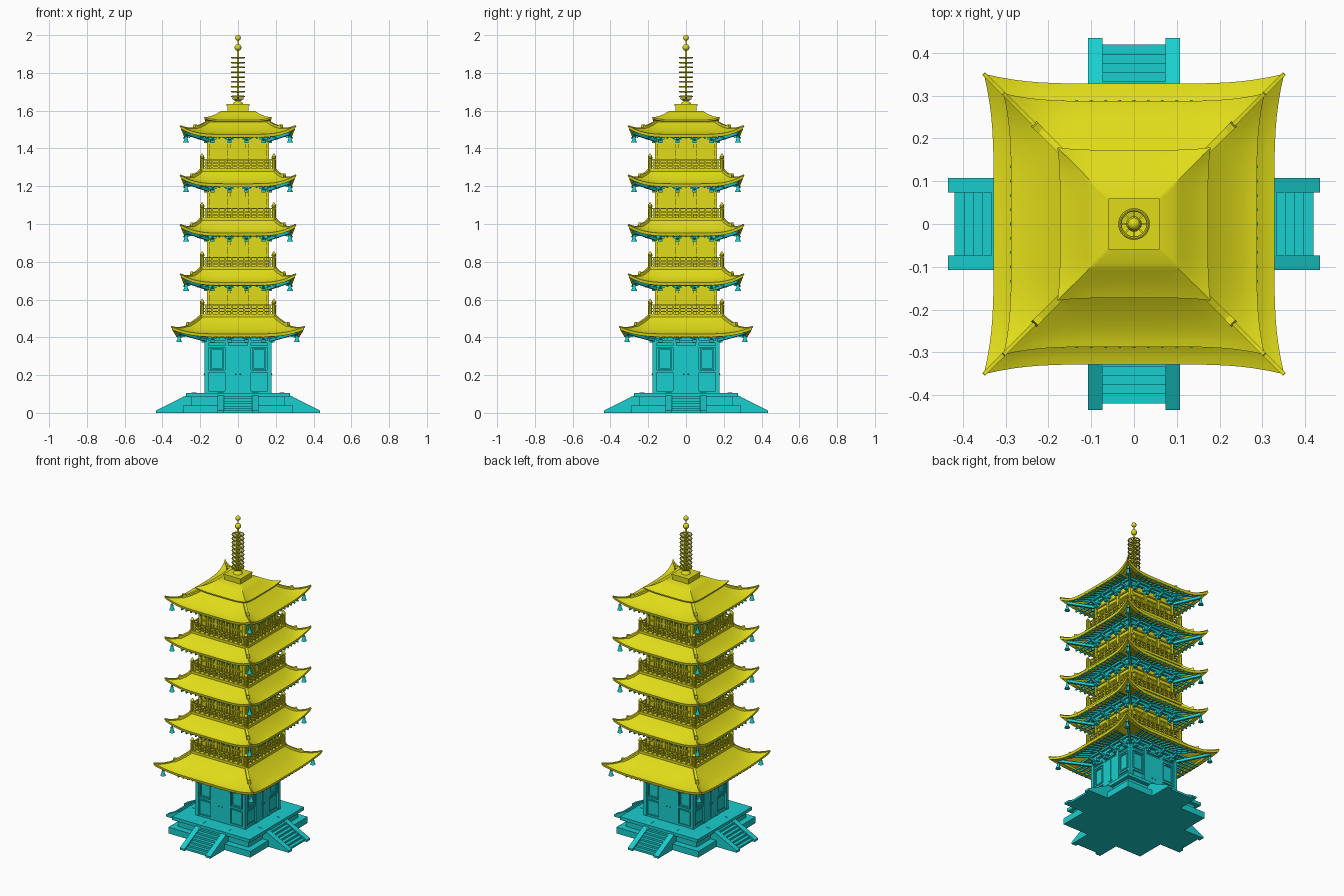
import bpy, bmesh, math
from mathutils import Vector, Matrix

if "Cube" in bpy.data.objects:
    bpy.data.objects.remove(bpy.data.objects["Cube"])


def material(name, rgb):
    m = bpy.data.materials.new(name)
    m.diffuse_color = (*rgb, 1)
    m.use_nodes = True
    m.node_tree.nodes["Principled BSDF"].inputs["Base Color"].default_value = m.diffuse_color
    return m


YELLOW = material("yellow", (0.75, 0.72, 0.01))
CYAN = material("cyan", (0.01, 0.62, 0.62))


def box(bm, x0, x1, y0, y1, z0, z1):
    m = Matrix.Translation(((x0 + x1) / 2, (y0 + y1) / 2, (z0 + z1) / 2))
    bmesh.ops.create_cube(bm, size=1, matrix=m @ Matrix.Diagonal((x1 - x0, y1 - y0, z1 - z0, 1)))


def bar(bm, p, q, w, h):
    p, q = Vector(p), Vector(q)
    d = q - p
    side = d.cross(Vector((0, 0, 1))).normalized()
    up = side.cross(d).normalized()
    r = Matrix((side, d.normalized(), up)).transposed().to_4x4()
    bmesh.ops.create_cube(bm, size=1, matrix=Matrix.Translation((p + q) / 2) @ r
                          @ Matrix.Diagonal((w, d.length, h, 1)))


def lathe(bm, profile, x=0, y=0, z=0, n=16, closed=False):
    rings = [[bm.verts.new((x + r * math.cos(a), y + r * math.sin(a), z + h))
              for a in (2 * math.pi * i / n for i in range(n))] for r, h in profile]
    pairs = list(zip(rings, rings[1:])) + ([(rings[-1], rings[0])] if closed else [])
    for a, b in pairs:
        for i in range(n):
            bm.faces.new((a[i], a[(i + 1) % n], b[(i + 1) % n], b[i]))


def prism_x(bm, pts, x0, x1):
    a = [bm.verts.new((x0, y, z)) for y, z in pts]
    b = [bm.verts.new((x1, y, z)) for y, z in pts]
    bm.faces.new(a)
    bm.faces.new(b[::-1])
    for i in range(len(pts)):
        j = (i + 1) % len(pts)
        bm.faces.new((a[i], b[i], b[j], a[j]))


def finish(bm, name, mat, four=True, smooth=False):
    if four:  # repeat the front side around the tower
        src = bm.verts[:] + bm.edges[:] + bm.faces[:]
        for k in (1, 2, 3):
            new = bmesh.ops.duplicate(bm, geom=src)["geom"]
            bmesh.ops.rotate(bm, verts=[v for v in new if isinstance(v, bmesh.types.BMVert)],
                             cent=(0, 0, 0), matrix=Matrix.Rotation(k * math.pi / 2, 3, 'Z'))
    bmesh.ops.remove_doubles(bm, verts=bm.verts, dist=0.00005)
    bmesh.ops.recalc_face_normals(bm, faces=bm.faces)
    me = bpy.data.meshes.new(name)
    bm.to_mesh(me)
    bm.free()
    ob = bpy.data.objects.new(name, me)
    bpy.context.collection.objects.link(ob)
    me.materials.append(mat)
    if smooth:
        bpy.ops.object.select_all(action='DESELECT')
        ob.select_set(True)
        bpy.context.view_layer.objects.active = ob
        bpy.ops.object.shade_smooth_by_angle(angle=math.radians(35))


# --- stone base with four stairways
bm = bmesh.new()
for h, z0, z1 in ((0.29, 0, 0.04), (0.25, 0.04, 0.085), (0.275, 0.085, 0.105)):
    box(bm, -h, h, -h, h, z0, z1)
finish(bm, "base_platform", CYAN, four=False)
bm = bmesh.new()
for i in range(8):
    box(bm, -0.075, 0.075, -0.419 + i * 0.0215, -0.24, i * 0.0125, (i + 1) * 0.0125)
for x in (-0.108, 0.074):
    prism_x(bm, [(-0.435, 0), (-0.435, 0.012), (-0.245, 0.107), (-0.22, 0.107), (-0.22, 0)], x, x + 0.034)
finish(bm, "stairs", CYAN)

# --- ground storey walls, doors and windows
bm = bmesh.new()
box(bm, -0.165, 0.165, -0.165, 0.165, 0.1, 0.43)
finish(bm, "ground_walls", CYAN, four=False)
bm = bmesh.new()
for x in (-0.165, -0.06, 0.06, 0.165):
    box(bm, x - 0.01, x + 0.01, -0.177, -0.155, 0.1, 0.39)
for z in (0.105, 0.215, 0.345, 0.37):
    box(bm, -0.172, 0.172, -0.174, -0.16, z, z + 0.012)
for s in (-1, 1):
    box(bm, *sorted((s * 0.001, s * 0.05)), -0.176, -0.16, 0.115, 0.35)      # door leaf
    lathe(bm, [(0, 0.004), (0.004, 0), (0, -0.004)], s * 0.012, -0.178, 0.205, 8)
    xa, xb = sorted((s * 0.075, s * 0.148))
    box(bm, xa + 0.01, xb - 0.01, -0.17, -0.16, 0.24, 0.33)                  # window pane
    for x in (xa, xb - 0.008):
        box(bm, x, x + 0.008, -0.175, -0.16, 0.23, 0.34)
    for z in (0.23, 0.332):
        box(bm, xa, xb, -0.175, -0.16, z, z + 0.008)
    box(bm, xa, xb, -0.17, -0.16, 0.125, 0.205)                              # lower panel
finish(bm, "doors_and_windows", CYAN)


# --- roofs
def rings_between(hin, zin, hout, zout, flare, lift, n=8, power=1.5):
    out = []
    for i in range(n + 1):
        t = i / n
        out.append((hin + (hout - hin) * t, zout + (zin - zout) * (1 - t) ** power,
                    flare * t * t, lift * t * t))
    return out


def loft(bm, rings, seg=24):
    rows = []
    for h, z, flare, lift in rings:
        row = []
        for j in range(seg + 1):
            s = 2 * j / seg - 1
            c = abs(s) ** 5
            k = h + flare * c
            row.append(bm.verts.new((s * k, -k, z + lift * c)))
        rows.append(row)
    for a, b in zip(rows, rows[1:]):
        for j in range(seg):
            bm.faces.new((a[j], b[j], b[j + 1], a[j + 1]))


def roof(name, hin, zin, hout, zout, flare, lift, crown=()):
    top = rings_between(hin, zin, hout, zout, flare, lift)
    under = [(hout - 0.003, zout - 0.016, flare, lift), (hout - 0.03, zout - 0.018, flare * .8, lift * .8),
             (hout - 0.035, zout - 0.008, flare * .7, lift * .7), (0.16, zout + 0.03, 0, 0)]
    bm = bmesh.new()
    loft(bm, list(crown) + top + under)
    finish(bm, name, YELLOW, smooth=True)
    # hip ridges: a stout part ending in an upturned tile, then a thin part
    bm = bmesh.new()
    pts = [(h + f, z + l) for h, z, f, l in top]
    for i in range(8):
        (a, za), (b, zb) = pts[i], pts[i + 1]
        w, h = (0.016, 0.018) if i < 4 else (0.009, 0.008)
        bar(bm, (a, -a, za), (b, -b, zb), w, h)
    a, za = pts[4]
    bar(bm, (a - 0.008, -a + 0.008, za + 0.004), (a + 0.004, -a - 0.004, za + 0.008), 0.018, 0.022)
    finish(bm, name + "_hip_ridges", YELLOW)


def eave_structure(name, hw, hout, zout, bell):
    bm = bmesh.new()
    for i in range(-6, 7):                                       # fanned rafters
        bar(bm, (i * 0.024, -hw + 0.01, zout + 0.018), (i * 0.0335, -hout - 0.002, zout - 0.019), 0.007, 0.009)
    box(bm, -hw - 0.012, hw + 0.012, -hw - 0.012, -hw + 0.01, zout - 0.012, zout + 0.004)
    box(bm, -hw - 0.045, hw + 0.045, -hw - 0.045, -hw - 0.033, zout - 0.014, zout - 0.002)
    for x in (-0.135, -0.045, 0.045, 0.135):                     # stepped bracket arms
        box(bm, x - 0.010, x + 0.010, -hw - 0.02, -hw + 0.01, zout - 0.045, zout - 0.028)
        box(bm, x - 0.022, x + 0.022, -hw - 0.016, -hw + 0.01, zout - 0.028, zout - 0.012)
        bar(bm, (x, -hw, zout - 0.03), (x, -hw - 0.055, zout - 0.018), 0.012, 0.014)
    c = hw - 0.01
    bar(bm, (c, -c, zout - 0.035), (bell, -bell, zout + 0.006), 0.014, 0.016)
    finish(bm, name + "_brackets", CYAN)
    bm = bmesh.new()                                             # corner bells
    lathe(bm, [(0, 0.045), (0.002, 0.045), (0.002, 0.012), (0.007, 0.010), (0.009, -0.008),
               (0.016, -0.024), (0, -0.024)], bell, -bell, zout - 0.02, 12)
    finish(bm, name + "_bells", CYAN, smooth=True)


eaves = [0.69 + 0.2615 * k for k in range(4)]
floors = [0.52] + [0.772 + 0.2585 * k for k in range(3)]
roof("roof_1", 0.19, 0.515, 0.328, 0.418, 0.023, 0.037)
eave_structure("roof_1", 0.172, 0.318, 0.418, 0.312)
for k, ze in enumerate(eaves):
    name = f"roof_{k + 2}"
    if k < 3:
        roof(name, 0.19, floors[k + 1] - 0.003, 0.287, ze, 0.018, 0.044)
    else:  # top roof has a raised crown with its own small eave
        crown = [(0.02, 1.6, 0, 0)] + rings_between(0.092, 1.597, 0.173, 1.55, 0.006, 0.016, 5, 1.2)
        crown += [(0.172, 1.542, 0.006, 0.016), (0.16, 1.542, 0, 0.005)]
        roof(name, 0.16, 1.54, 0.287, ze, 0.018, 0.044, crown)
    eave_structure(name, 0.16, 0.286, ze, 0.275)

# --- upper storeys: walls, lattice windows and balconies
for k, (zf, ze) in enumerate(zip(floors, eaves)):
    name = f"storey_{k + 2}"
    bm = bmesh.new()
    box(bm, -0.155, 0.155, -0.155, 0.155, zf - 0.06, ze + 0.035)
    finish(bm, name + "_walls", YELLOW, four=False)
    bm = bmesh.new()
    for x in (-0.155, -0.047, 0.047, 0.155):
        box(bm, x - 0.008, x + 0.008, -0.164, -0.15, zf, ze - 0.012)
    for z in (0.022, 0.062, 0.105, 0.135):
        box(bm, -0.158, 0.158, -0.162, -0.15, zf + z, zf + z + 0.008)
    for i in range(-9, 10):
        box(bm, i * 0.013 - 0.003, i * 0.013 + 0.003, -0.16, -0.15, zf + 0.025, zf + 0.11)
    finish(bm, name + "_lattice_windows", YELLOW)
    bm = bmesh.new()
    box(bm, -0.202, 0.202, -0.202, -0.15, zf - 0.012, zf + 0.004)
    for z in (0.014, 0.030, 0.048):
        box(bm, -0.19, 0.19, -0.194, -0.187, zf + z, zf + z + 0.006)
    for i in range(-5, 6):
        box(bm, i * 0.034 - 0.004, i * 0.034 + 0.004, -0.195, -0.186, zf, zf + 0.05)
    lathe(bm, [(0, -0.01), (0.011, -0.01), (0.011, 0.05), (0.008, 0.054), (0.012, 0.06),
               (0.011, 0.07), (0, 0.086)], 0.19, -0.19, zf, 10)
    finish(bm, name + "_balcony", YELLOW)

# --- finial
bm = bmesh.new()
box(bm, -0.056, 0.056, -0.056, 0.056, 1.59, 1.626)
box(bm, -0.06, 0.06, -0.06, 0.06, 1.624, 1.634)
finish(bm, "finial_box", YELLOW, four=False)
bm = bmesh.new()
lathe(bm, [(0.028, 1.634), (0.022, 1.644), (0.01, 1.65), (0.022, 1.656), (0.034, 1.664), (0.006, 1.658),
           (0.006, 1.92), (0.0035, 1.95), (0.0035, 2.0)])
for z, r in ((1.935, 0.018), (1.985, 0.015)):
    lathe(bm, [(r * math.sin(math.pi * i / 10), z - r * math.cos(math.pi * i / 10)) for i in range(11)])
for i in range(9):
    z = 1.675 + i * 0.0257
    lathe(bm, [(0.033 + 0.004 * math.cos(a), z + 0.004 * math.sin(a))
               for a in (math.pi * j / 4 for j in range(8))], n=24, closed=True)
    for j in range(4):
        c, s = 0.033 * math.cos(j * math.pi / 4), 0.033 * math.sin(j * math.pi / 4)
        bar(bm, (-c, -s, z), (c, s, z), 0.004, 0.003)
finish(bm, "finial_spire", YELLOW, four=False, smooth=True)
